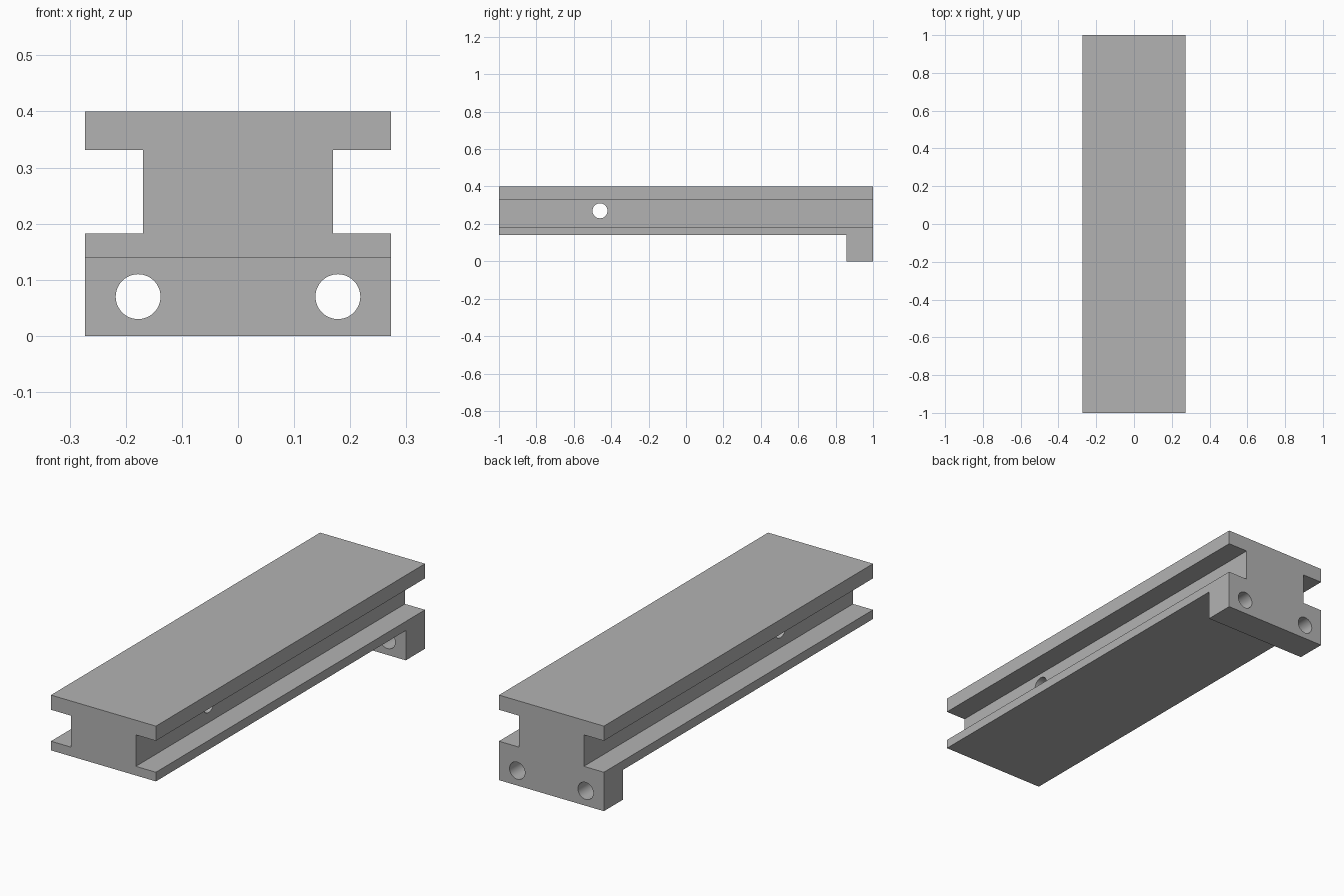
import bpy
import bmesh
import math
from mathutils import Matrix, Vector

old = bpy.data.objects.get("Cube")
if old:
    bpy.data.objects.remove(old, do_unlink=True)

HALF_W, WEB, HALF_L = 0.273, 0.169, 1.0
HEIGHT, UNDERSIDE, SLOT_LOW, SLOT_HIGH = 0.4, 0.14, 0.183, 0.331
LIP_Y, BORE_R = 0.857, 0.04

grey = bpy.data.materials.new("plain grey")
grey.use_nodes = True
grey.diffuse_color = (0.45, 0.45, 0.45, 1)
grey.node_tree.nodes["Principled BSDF"].inputs["Base Color"].default_value = (0.45, 0.45, 0.45, 1)


def add_object(name, bm):
    bmesh.ops.recalc_face_normals(bm, faces=bm.faces)
    mesh = bpy.data.meshes.new(name)
    bm.to_mesh(mesh)
    bm.free()
    mesh.materials.append(grey)
    obj = bpy.data.objects.new(name, mesh)
    bpy.context.collection.objects.link(obj)
    return obj


def bore(name, centre, axis, depth):
    """Cylinder cutter along the given axis."""
    bm = bmesh.new()
    turn = Vector((0, 0, 1)).rotation_difference(Vector(axis)).to_matrix().to_4x4()
    bmesh.ops.create_cone(bm, cap_ends=True, segments=48, radius1=BORE_R, radius2=BORE_R,
                          depth=depth, matrix=Matrix.Translation(centre) @ turn)
    return add_object(name, bm)


# Rail: mirrored I-profile extruded along y
right = [(HALF_W, 0), (HALF_W, SLOT_LOW), (WEB, SLOT_LOW),
         (WEB, SLOT_HIGH), (HALF_W, SLOT_HIGH), (HALF_W, HEIGHT)]
outline = right + [(-x, z) for x, z in reversed(right)]
bm = bmesh.new()
face = bm.faces.new([bm.verts.new((x, -HALF_L, z)) for x, z in outline])
ext = bmesh.ops.extrude_face_region(bm, geom=[face])
bmesh.ops.translate(bm, vec=(0, 2 * HALF_L, 0),
                    verts=[v for v in ext["geom"] if isinstance(v, bmesh.types.BMVert)])
rail = add_object("slotted_rail", bm)

# Underside relief, leaving the end lip at the back
bm = bmesh.new()
bmesh.ops.create_cube(bm, size=1)
front = -HALF_L - 0.2
bmesh.ops.scale(bm, vec=(1, LIP_Y - front, UNDERSIDE + 0.2), verts=bm.verts)
bmesh.ops.translate(bm, vec=(0, (LIP_Y + front) / 2, (UNDERSIDE - 0.2) / 2), verts=bm.verts)
cutters = [add_object("underside_cutter", bm)]

# Two bolt holes through the lip, one cross hole through the web
for side, x in (("left", 0.178), ("right", -0.178)):
    cutters.append(bore(side + "_bolt_hole_cutter", (x, 0.93, 0.07), (0, 1, 0), 0.5))
cutters.append(bore("cross_hole_cutter", (0, -0.46, 0.27), (1, 0, 0), 1))

bpy.ops.object.select_all(action="DESELECT")
bpy.context.view_layer.objects.active = rail
rail.select_set(True)
for cutter in cutters:
    cutter.hide_render = True
    mod = rail.modifiers.new(cutter.name, "BOOLEAN")
    mod.operation = "DIFFERENCE"
    mod.solver = "EXACT"
    mod.object = cutter
    bpy.ops.object.modifier_apply(modifier=mod.name)
    bpy.data.objects.remove(cutter, do_unlink=True)

bpy.ops.object.shade_smooth_by_angle(angle=math.radians(30))
